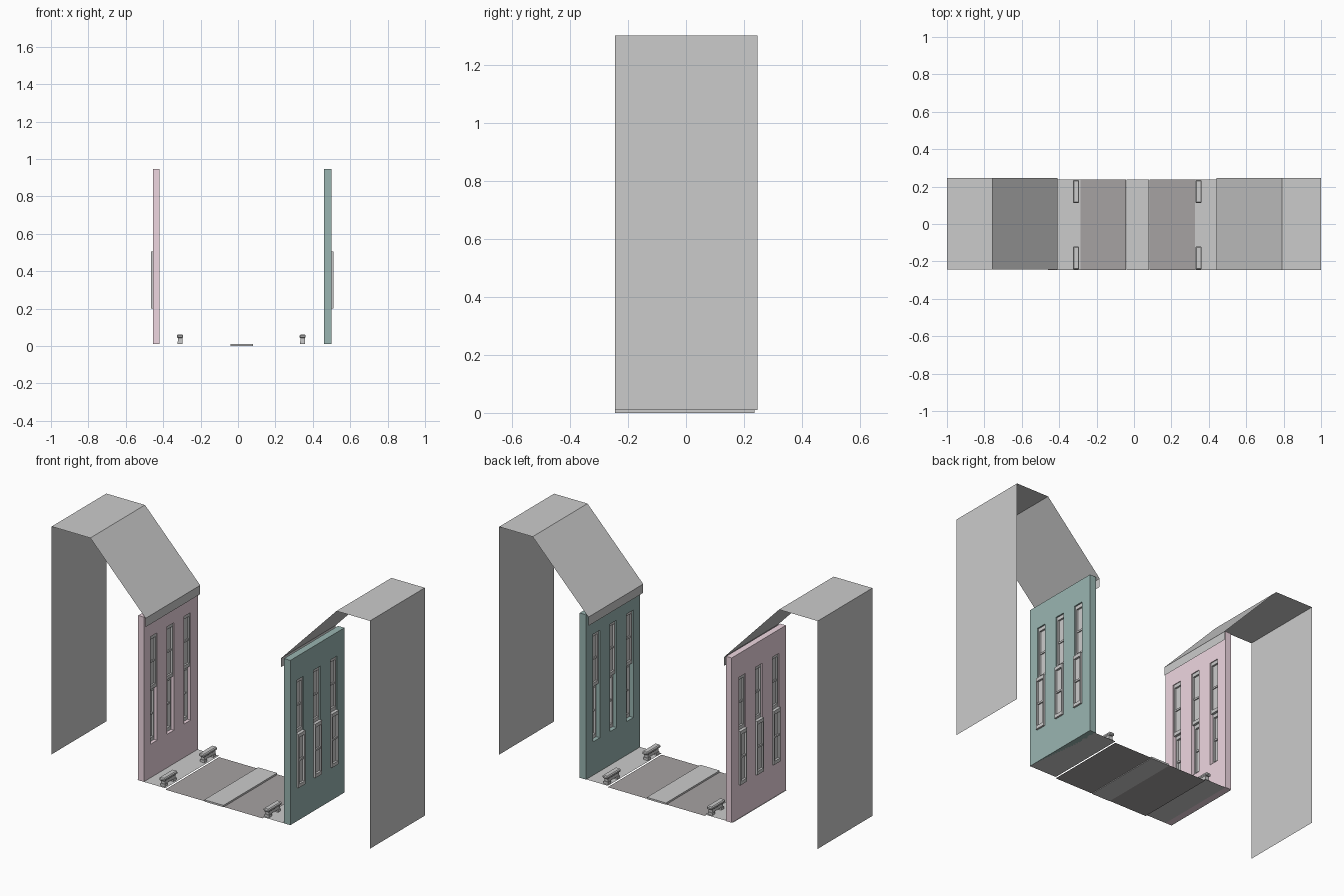
import bpy, bmesh

if "Cube" in bpy.data.objects:
    bpy.data.objects.remove(bpy.data.objects["Cube"])

def mat(name, rgb):
    m = bpy.data.materials.new(name)
    m.diffuse_color = (*rgb, 1)
    m.use_nodes = True
    m.node_tree.nodes["Principled BSDF"].inputs["Base Color"].default_value = m.diffuse_color
    return m

PINK = mat("pink_paint", (0.86, 0.68, 0.75))
GREEN = mat("green_paint", (0.32, 0.46, 0.44))
ASPHALT = mat("asphalt", (0.38, 0.36, 0.36))

def finish(bm, name, material=None):
    me = bpy.data.meshes.new(name)
    bm.to_mesh(me)
    bm.free()
    ob = bpy.data.objects.new(name, me)
    bpy.context.collection.objects.link(ob)
    if material:
        me.materials.append(material)
    return ob

def boxes(name, items, material=None):
    """Each item is (x0, x1, y0, y1, z0, z1)."""
    bm = bmesh.new()
    for x0, x1, y0, y1, z0, z1 in items:
        vs = bmesh.ops.create_cube(bm, size=1)["verts"]
        for v in vs:
            v.co.x = x1 if v.co.x > 0 else x0
            v.co.y = y1 if v.co.y > 0 else y0
            v.co.z = z1 if v.co.z > 0 else z0
    bmesh.ops.recalc_face_normals(bm, faces=bm.faces)
    return finish(bm, name, material)

def sheet(name, profile, y0, y1, material=None):
    """Open x-z profile swept along y."""
    bm = bmesh.new()
    rows = [[bm.verts.new((x, y, z)) for x, z in profile] for y in (y0, y1)]
    for i in range(len(profile) - 1):
        bm.faces.new((rows[0][i], rows[0][i + 1], rows[1][i + 1], rows[1][i]))
    return finish(bm, name, material)

# street surfaces
Y0, Y1 = -0.245, 0.237
sheet("left_pavement", [(-0.46, 0.01), (-0.285, 0.01)], Y0, Y1)
sheet("left_road", [(-0.285, 0.002), (-0.042, 0.002)], Y0, Y1, ASPHALT)
boxes("median", [(-0.04, 0.08, Y0, Y1, 0, 0.01)])
sheet("right_road", [(0.082, 0.002), (0.325, 0.002)], Y0, Y1, ASPHALT)
sheet("right_pavement", [(0.325, 0.01), (0.50, 0.01)], Y0, Y1)

# roofs with eave lip, slope, flat top and outer wall
sheet("left_roof", [(-0.41, 0.89), (-0.41, 0.94), (-0.757, 1.303),
                    (-1, 1.303), (-1, 0.01)], -0.243, 0.247)
sheet("right_roof", [(0.44, 0.89), (0.44, 0.94), (0.79, 1.303),
                     (1, 1.303), (1, 0.01)], -0.245, 0.247)

# facades with window openings, frames and panes
def facade(side, inner, outer, material):
    s = 1 if outer > inner else -1
    lo, hi = sorted((inner, outer))
    wall = boxes(side + "_wall", [(lo, hi, -0.245, 0.24, 0.01, 0.945)], material)
    centres = [-0.155, -0.005, 0.145]
    w, b = 0.03, 0.007
    cut = boxes(side + "_window_cutter",
                [(lo - 0.05, hi + 0.05, c - w, c + w, 0.2, 0.81) for c in centres])
    cut.hide_render = True
    mod = wall.modifiers.new("openings", 'BOOLEAN')
    mod.object, mod.operation, mod.solver = cut, 'DIFFERENCE', 'EXACT'
    bpy.context.view_layer.objects.active = wall
    bpy.ops.object.modifier_apply(modifier=mod.name)
    bpy.data.objects.remove(cut)

    def depth(d0, d1):
        return sorted((outer + s * d0, outer + s * d1))

    frames, panes = [], []
    for c in centres:
        for z0, z1, d0, d1 in ((0.2, 0.505, -0.016, 0.01),
                               (0.505, 0.81, -0.03, -0.008)):
            a, e = depth(d0, d1)
            zm = (z0 + z1) / 2
            frames += [(a, e, c - w, c - w + b, z0, z1),
                       (a, e, c + w - b, c + w, z0, z1),
                       (a, e, c - w + b, c + w - b, z0, z0 + 0.02),
                       (a, e, c - w + b, c + w - b, z1 - 0.02, z1)]
            m0, m1 = a + 0.004, e - 0.004
            frames += [(m0, m1, c - w + b, c + w - b, zm - 0.005, zm + 0.005)]
            p0, p1 = depth((d0 + d1) / 2 - 0.001, (d0 + d1) / 2 + 0.001)
            panes.append((p0, p1, c - w + b, c + w - b, z0 + 0.02, z1 - 0.02))
    boxes(side + "_window_frames", frames)
    boxes(side + "_window_panes", panes)

facade("left", -0.42, -0.455, PINK)
facade("right", 0.46, 0.50, GREEN)

# street benches
def bench(name, x, y):
    seat = boxes(name + "_seat", [(x - 0.017, x + 0.017, y - 0.061, y + 0.061, 0.042, 0.06)])
    mod = seat.modifiers.new("bevel", 'BEVEL')
    mod.width, mod.segments = 0.005, 1
    boxes(name + "_base", [(x - 0.012, x + 0.012, y - 0.048, y + 0.048, 0.024, 0.042)]
          + [(x - 0.014, x + 0.014, y + k - 0.012, y + k + 0.012, 0.01, 0.024)
             for k in (-0.04, 0.04)])

for side, x in (("left", -0.31), ("right", 0.345)):
    for end, y in (("front", -0.182), ("back", 0.174)):
        bench(f"{side}_{end}_bench", x, y)
